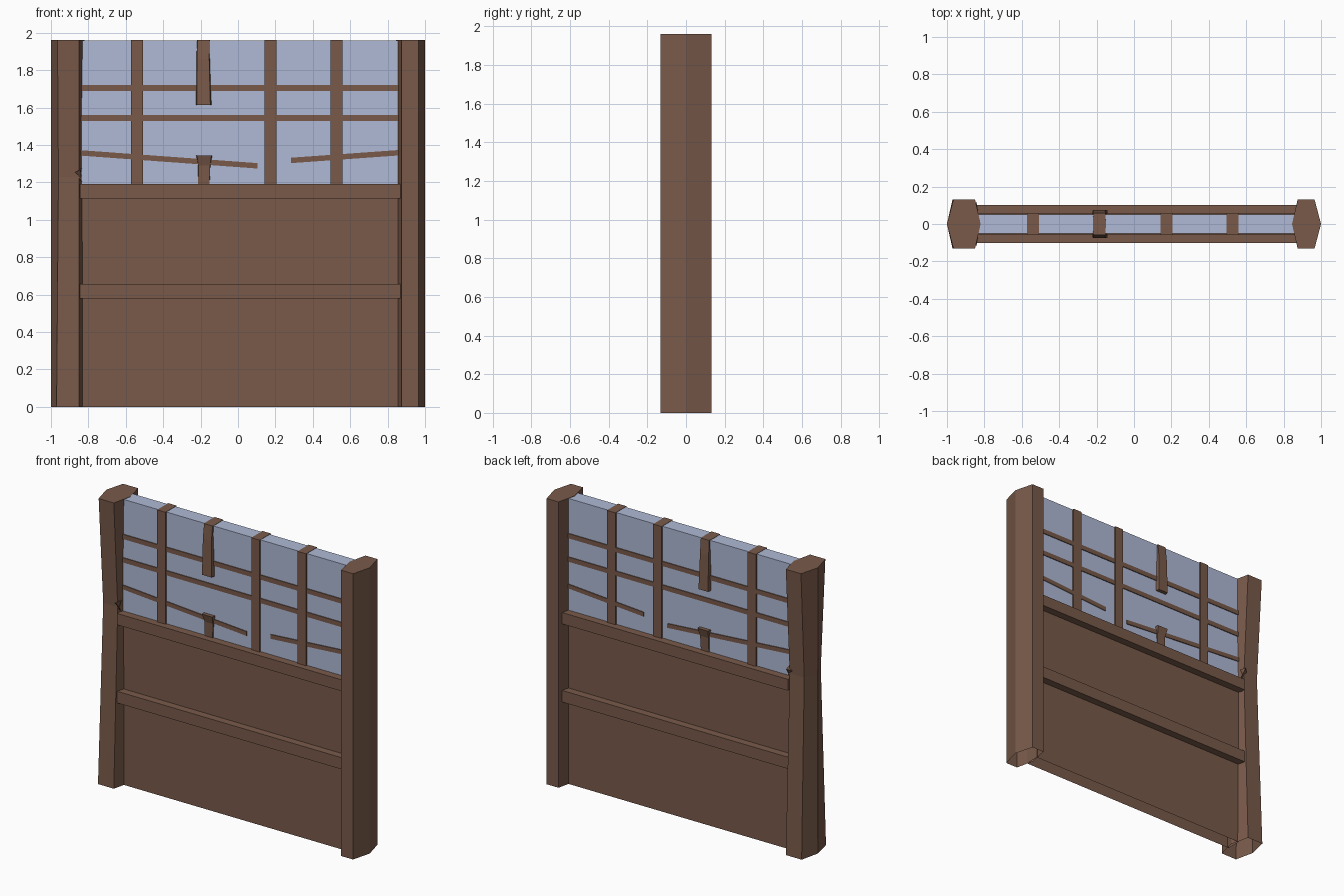
import bpy, bmesh

if "Cube" in bpy.data.objects:
    bpy.data.objects.remove(bpy.data.objects["Cube"])


def material(name, rgb):
    m = bpy.data.materials.new(name)
    m.diffuse_color = (*rgb, 1)
    m.use_nodes = True
    m.node_tree.nodes["Principled BSDF"].inputs["Base Color"].default_value = m.diffuse_color
    return m


WOOD = material("brown wood", (0.19, 0.102, 0.068))
PAPER = material("pale blue paper", (0.43, 0.49, 0.67))


def loft(name, rings, mat, bottom=True):
    """Join rings of points with side faces, cap the top and optionally the bottom."""
    bm = bmesh.new()
    loops = [[bm.verts.new(p) for p in ring] for ring in rings]
    n = len(loops[0])
    for a, b in zip(loops, loops[1:]):
        for i in range(n):
            j = (i + 1) % n
            bm.faces.new((a[i], a[j], b[j], b[i]))
    bm.faces.new(loops[-1])
    base = bm.faces.new(loops[0][::-1])
    bmesh.ops.recalc_face_normals(bm, faces=bm.faces)
    if not bottom:
        bmesh.ops.delete(bm, geom=[base], context='FACES_ONLY')
    me = bpy.data.meshes.new(name)
    bm.to_mesh(me)
    bm.free()
    me.materials.append(mat)
    ob = bpy.data.objects.new(name, me)
    bpy.context.collection.objects.link(ob)
    return ob


def hexagon(z, x0, x1, inset0, inset1, y):
    """Six-sided section: points at x0 and x1, flat front and back at +-y."""
    a, b = x0 + inset0, x1 - inset1
    return [(x0, 0, z), (a, -y, z), (b, -y, z), (x1, 0, z), (b, y, z), (a, y, z)]


def rect(z, x0, x1, y):
    return [(x0, -y, z), (x1, -y, z), (x1, y, z), (x0, y, z)]


def box(name, x0, x1, y, z0, z1, mat, bottom=True):
    return loft(name, [rect(z0, x0, x1, y), rect(z1, x0, x1, y)], mat, bottom)


def slanted_bar(name, x0, x1, za, zb, h, y):
    """Bar whose underside runs from za at x0 to zb at x1."""
    low = [(x0, -y, za), (x1, -y, zb), (x1, y, zb), (x0, y, za)]
    return loft(name, [low, [(px, py, pz + h) for px, py, pz in low]], WOOD)


TOP = 1.96

# End posts, open below; the left one is worn thin at mid height
loft("right_post", [hexagon(z, 0.845, 1.0, 0.03, 0.035, 0.132) for z in (0, TOP)],
     WOOD, bottom=False)
loft("left_post", [hexagon(0, -1.0, -0.82, 0.03, 0.03, 0.132),
                   hexagon(1.23, -1.0, -0.82, 0.04, 0.03, 0.09),
                   hexagon(TOP, -1.0, -0.82, 0.035, 0.03, 0.132)], WOOD, bottom=False)

# Splinters at the worn spot, front and back
for side, label in ((-1, "front"), (1, "back")):
    loft(label + "_splinter", [
        [(-0.835, side * 0.075, 1.205), (-0.84, side * 0.092, 1.22), (-0.845, side * 0.08, 1.21)],
        [(-0.88, side * 0.085, 1.25), (-0.835, side * 0.07, 1.275), (-0.842, side * 0.118, 1.268)]],
        WOOD)

# Solid lower panel and paper window
box("lower_panel", -0.84, 0.86, 0.05, 0, 1.16, WOOD, bottom=False)
box("paper_window", -0.84, 0.86, 0.05, 1.15, TOP - 0.002, PAPER)

# Rails across the panel
box("middle_rail", -0.845, 0.868, 0.102, 0.578, 0.658, WOOD)
box("top_rail", -0.845, 0.868, 0.102, 1.114, 1.192, WOOD)

# Whole vertical window bars
for i, x in enumerate((-0.54, 0.175, 0.526)):
    box(f"window_upright_{i + 1}", x - 0.032, x + 0.032, 0.06, 1.18, TOP, WOOD)

# Snapped vertical bar: hanging upper piece and lower stub
loft("broken_upright_top", [hexagon(1.615, -0.232, -0.13, 0.012, 0.018, 0.076),
                            hexagon(1.86, -0.231, -0.142, 0.012, 0.012, 0.068),
                            hexagon(TOP, -0.22, -0.15, 0.003, 0.003, 0.058)], WOOD)
loft("broken_upright_stub", [hexagon(1.18, -0.216, -0.15, 0.003, 0.003, 0.056),
                             hexagon(1.29, -0.218, -0.143, 0.006, 0.006, 0.06),
                             hexagon(1.345, -0.232, -0.13, 0.012, 0.012, 0.076)], WOOD)

# Horizontal window bars, two whole and one snapped in two
for i, z in enumerate((1.527, 1.688)):
    box(f"window_crossbar_{i + 1}", -0.84, 0.86, 0.056, z, z + 0.032, WOOD)
slanted_bar("broken_crossbar_left", -0.84, 0.105, 1.343, 1.274, 0.029, 0.056)
slanted_bar("broken_crossbar_right", 0.284, 0.86, 1.303, 1.344, 0.029, 0.056)
